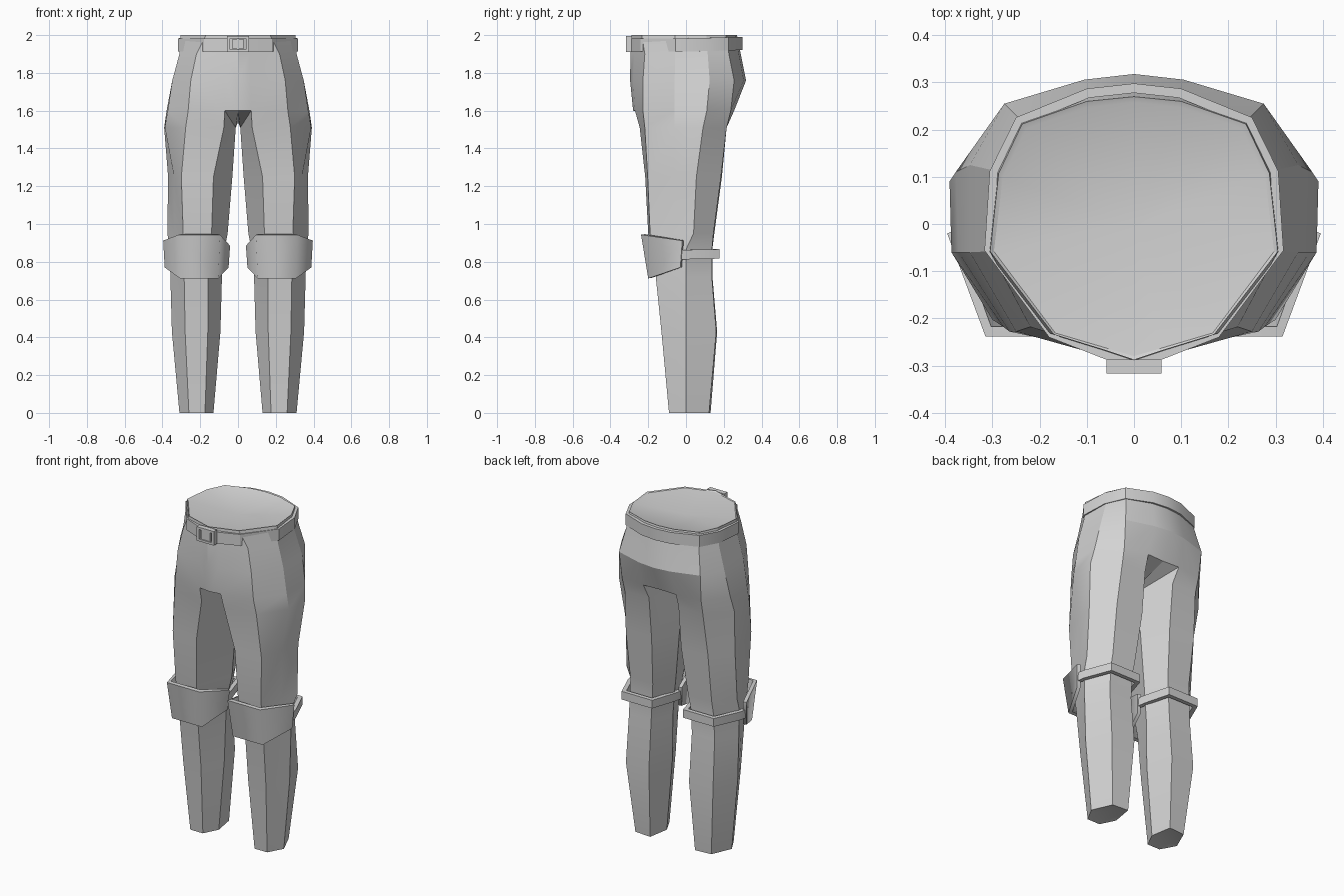
import bpy, bmesh, math

if "Cube" in bpy.data.objects:
    bpy.data.objects.remove(bpy.data.objects["Cube"])

grey = bpy.data.materials.new("plain_grey")
grey.diffuse_color = (0.65, 0.65, 0.65, 1)
grey.use_nodes = True
grey.node_tree.nodes["Principled BSDF"].inputs["Base Color"].default_value = grey.diffuse_color


def finish(name, bm, mirror=True, thick=0, angle=30):
    """Turn a bmesh into an object, mirror it, thicken it inward and shade it."""
    me = bpy.data.meshes.new(name)
    bm.to_mesh(me)
    bm.free()
    me.materials.append(grey)
    ob = bpy.data.objects.new(name, me)
    bpy.context.collection.objects.link(ob)
    bpy.ops.object.select_all(action='DESELECT')
    bpy.context.view_layer.objects.active = ob
    ob.select_set(True)
    if mirror:
        m = ob.modifiers.new("mirror", 'MIRROR')
        m.merge_threshold = 0.0005
        bpy.ops.object.modifier_apply(modifier="mirror")
    if thick:
        s = ob.modifiers.new("thick", 'SOLIDIFY')
        s.thickness, s.offset, s.use_even_offset = thick, -1, True
        bpy.ops.object.modifier_apply(modifier="thick")
    bpy.ops.object.shade_smooth_by_angle(angle=math.radians(angle))
    return ob


def add_row(bm, pts):
    return [bm.verts.new(p) for p in pts]


def bridge(bm, low, high, closed=False):
    n = len(low)
    for i in range(n if closed else n - 1):
        j = (i + 1) % n
        bm.faces.new((low[i], low[j], high[j], high[i]))


def fan(bm, ring, centre, closed=False):
    c = bm.verts.new(centre)
    n = len(ring)
    for i in range(n if closed else n - 1):
        bm.faces.new((ring[i], ring[(i + 1) % n], c))


def strip(name, rows, thick, angle=30):
    bm = bmesh.new()
    rings = [add_row(bm, r) for r in rows]
    for a, b in zip(rings, rings[1:]):
        bridge(bm, a, b)
    return finish(name, bm, True, thick, angle)


def mid(a, b, t=0.5):
    return tuple(p + (q - p) * t for p, q in zip(a, b))


# Trousers: half hip rings from front centre, round the side, to back centre
hips = [
    (1.60, [(0, -.28), (.07, -.27), (.264, -.228), (.372, -.06), (.378, .11), (.268, .237), (.11, .255), (0, .25)]),
    (1.76, [(0, -.296), (.065, -.28), (.25, -.228), (.348, -.06), (.348, .125), (.275, .255), (.105, .306), (0, .318)]),
    (1.90, [(0, -.294), (.06, -.274), (.22, -.218), (.31, -.058), (.304, .115), (.247, .227), (.1, .28), (0, .29)]),
    (2.00, [(0, -.288), (.06, -.268), (.17, -.234), (.305, -.058), (.287, .107), (.237, .212), (.1, .26), (0, .27)]),
    (1.995, [(0, -.28), (.055, -.264), (.167, -.231), (.297, -.058), (.278, .1), (.228, .203), (.1, .247), (0, .258)]),
]
# Leg rings: front outer, outer, back outer, back inner, inner, front inner
legs = [
    (1.25, [(.30, -.203), (.37, .055), (.278, .185), (.10, .19), (.03, .02), (.13, -.216)]),
    (0.95, [(.29, -.19), (.374, .04), (.275, .145), (.12, .15), (.055, .02), (.14, -.20)]),
    (0.87, [(.288, -.178), (.362, .002), (.283, .138), (.13, .14), (.07, .01), (.15, -.185)]),
    (0.72, [(.285, -.16), (.358, 0), (.29, .137), (.138, .14), (.085, .005), (.16, -.16)]),
    (0.43, [(.28, -.13), (.35, 0), (.295, .16), (.136, .165), (.093, 0), (.16, -.13)]),
    (0.00, [(.26, -.09), (.31, 0), (.257, .122), (.152, .13), (.13, 0), (.175, -.09)]),
]
bm = bmesh.new()
rings = [add_row(bm, [(x, y, z) for x, y in pts]) for z, pts in hips]
for a, b in zip(rings, rings[1:]):
    bridge(bm, a, b)
fan(bm, rings[-1], (0, 0, 1.965))

# Thigh top joins the hips; columns run from front inner to back inner, then inner
top = add_row(bm, [(x, y, 1.51) for x, y in
                   [(.075, -.245), (.277, -.218), (.387, -.06), (.391, .09),
                    (.264, .215), (.1, .215), (.012, 0)]])
hip = rings[0]
bridge(bm, top[:6], hip[1:7])
crotch = bm.verts.new((0, 0, 1.54))
inner = top[6]
bm.faces.new((hip[0], hip[1], inner, crotch))
bm.faces.new((hip[1], top[0], inner))
bm.faces.new((hip[7], crotch, inner, hip[6]))
bm.faces.new((hip[6], inner, top[5]))
prev = top
for z, (fo, o, bo, bi, i, fi) in legs:
    cols = [fi, fo, mid(fo, o, 0.55), o, bo, bi, i]
    row = add_row(bm, [(x, y, z) for x, y in cols])
    bridge(bm, row, prev, True)
    prev = row
fan(bm, prev, (.215, .02, .02), True)
bmesh.ops.recalc_face_normals(bm, faces=bm.faces)
finish("trousers", bm, angle=22)

# Belt around the waist
belt = [(0, -.307), (.06, -.287), (.18, -.24), (.317, -.056), (.306, .112),
        (.25, .226), (.1, .287), (0, .298)]
strip("belt", [[(x, y, z + 0.03 * max(0, y)) for x, y in belt] for z in (1.912, 1.982)], 0.02)

# Buckle: rectangular frame with a centre plate
bm = bmesh.new()
for cx, cz, w, h, d in [(-.05, 1.953, .016, .086, .03), (.05, 1.953, .016, .086, .03),
                        (0, 1.989, .1, .014, .03), (0, 1.917, .1, .014, .03),
                        (0, 1.953, .06, .055, .022)]:
    r = bmesh.ops.create_cube(bm, size=1)
    for v in r["verts"]:
        v.co = (v.co.x * w + cx, v.co.y * d - .302, v.co.z * h + cz)
finish("buckle", bm, False)

# Knee pads: flared plates wrapping the front of each knee
pad_low = [(.05, -.03, .768), (.105, -.2, .712), (.307, -.2, .712), (.388, -.03, .77)]
pad_high = [(.042, -.02, .885), (.095, -.238, .943), (.315, -.238, .943), (.396, -.02, .912)]
strip("knee_pads", [pad_low, pad_high], 0.02, 75)

# Straps boxed around the backs of the knees
strap = [(.387, -.03), (.378, .02), (.312, .178), (.105, .178), (.058, .02), (.05, -.03)]
strip("knee_straps", [[(x, y, z + 0.02 * y) for x, y in strap] for z in (.813, .863)], 0.025)
